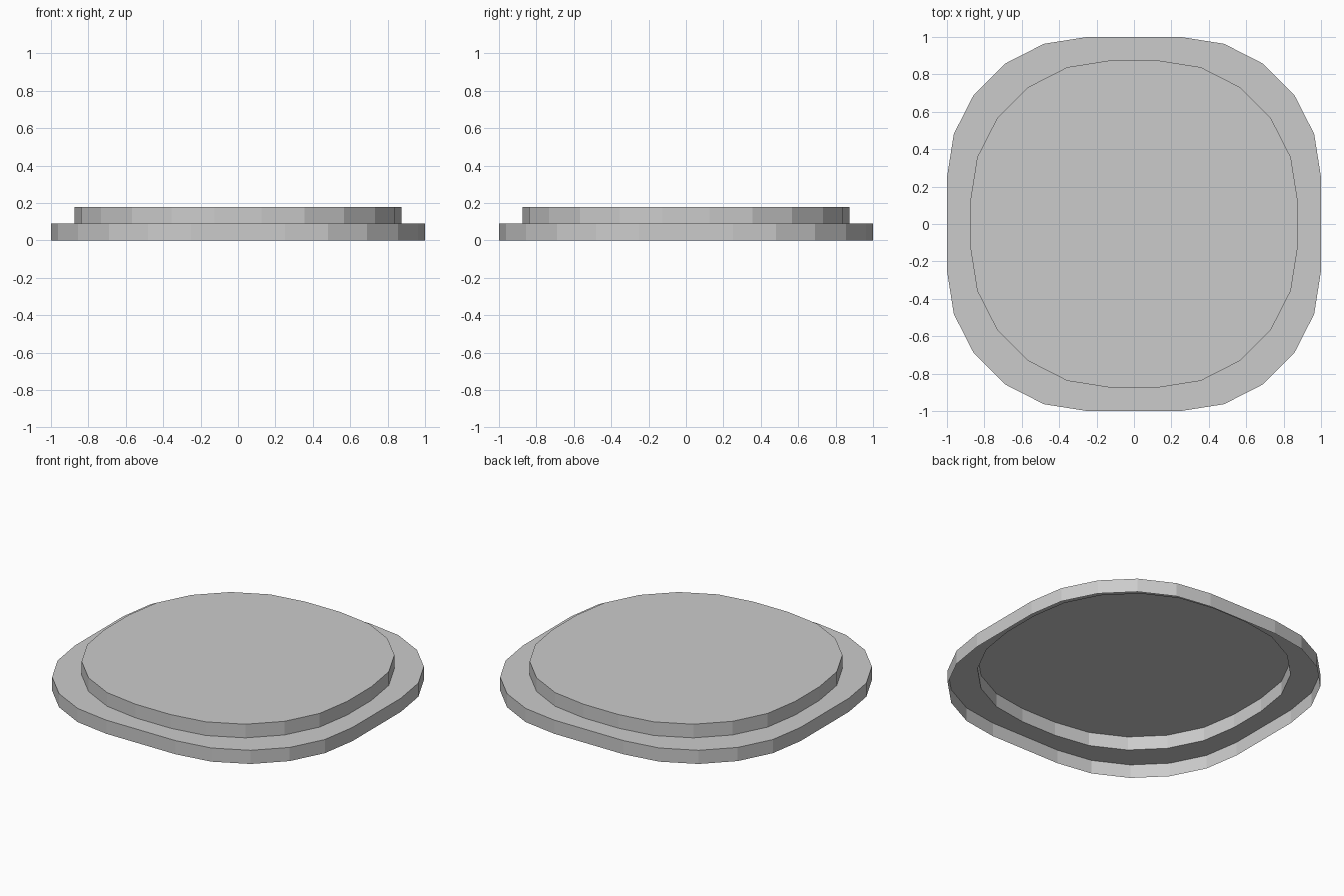
import bpy, bmesh
from math import sin, cos, pi

if "Cube" in bpy.data.objects:
    bpy.data.objects.remove(bpy.data.objects["Cube"])

RADIUS, SEGMENTS = 0.75, 5


def ring(bm, half, z):
    """Rounded-square loop of vertices."""
    c = half - RADIUS
    verts = []
    for q, (sx, sy) in enumerate([(1, 1), (-1, 1), (-1, -1), (1, -1)]):
        for i in range(SEGMENTS + 1):
            a = (q + i / SEGMENTS) * pi / 2
            verts.append(bm.verts.new((sx * c + RADIUS * cos(a), sy * c + RADIUS * sin(a), z)))
    return verts


# Stepped lid: outer wall, ledge, inner wall, top; hollow and open underneath
bm = bmesh.new()
loops = [ring(bm, h, z) for h, z in [(1, 0), (1, 0.089), (0.875, 0.089), (0.875, 0.178)]]
for lower, upper in zip(loops, loops[1:]):
    n = len(lower)
    for i in range(n):
        j = (i + 1) % n
        bm.faces.new((lower[i], lower[j], upper[j], upper[i]))
bm.faces.new(loops[-1])

mesh = bpy.data.meshes.new("stepped_lid")
bm.to_mesh(mesh)
bm.free()
bpy.context.collection.objects.link(bpy.data.objects.new("stepped_lid", mesh))
